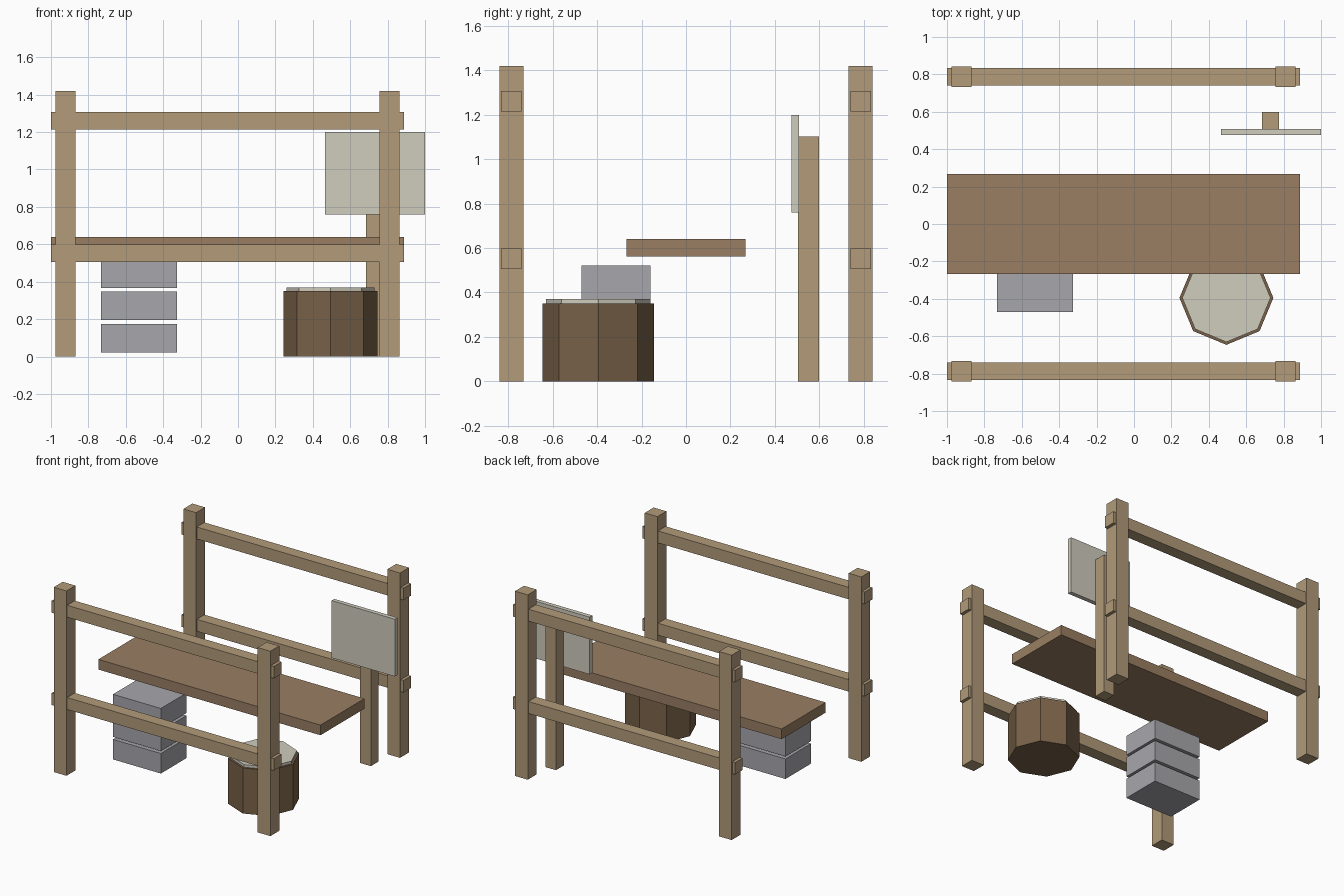
import bpy
from math import pi

if "Cube" in bpy.data.objects:
    bpy.data.objects.remove(bpy.data.objects["Cube"])


def material(name, r, g, b):
    m = bpy.data.materials.new(name)
    m.diffuse_color = (r, g, b, 1)
    m.use_nodes = True
    m.node_tree.nodes["Principled BSDF"].inputs["Base Color"].default_value = m.diffuse_color
    return m


WOOD = material("light_wood", 0.445, 0.327, 0.195)
PLANK = material("plank_wood", 0.319, 0.209, 0.125)
BARK = material("bark", 0.19, 0.12, 0.065)
PALE = material("pale", 0.63, 0.604, 0.515)
GREY = material("grey", 0.386, 0.381, 0.407)


def box(name, xs, ys, zs, mat):
    """Box from its (min, max) range on each axis."""
    centre = [(a + b) / 2 for a, b in (xs, ys, zs)]
    bpy.ops.mesh.primitive_cube_add(size=1, location=centre)
    ob = bpy.context.object
    ob.name = name
    ob.scale = [b - a for a, b in (xs, ys, zs)]
    bpy.ops.object.transform_apply(location=False, rotation=False, scale=True)
    ob.data.materials.append(mat)


def octagon(name, x, y, radius, z0, z1, mat):
    """Eight-sided drum with a corner facing the front."""
    bpy.ops.mesh.primitive_cylinder_add(vertices=8, radius=radius, depth=z1 - z0,
                                        location=(x, y, (z0 + z1) / 2))
    ob = bpy.context.object
    ob.name = name
    ob.data.materials.append(mat)


# Front and back fences: two posts and two through rails each
for side, y in (("front", -0.787), ("back", 0.787)):
    for end, x in (("left", -0.923), ("right", 0.81)):
        box(f"{side}_{end}_post", (x - 0.054, x + 0.054), (y - 0.054, y + 0.054), (0, 1.42), WOOD)
    for level, z in (("lower", 0.552), ("upper", 1.261)):
        box(f"{side}_{level}_rail", (-1.0, 0.888), (y - 0.046, y + 0.046), (z - 0.046, z + 0.046), WOOD)

# Table plank
box("plank", (-1.0, 0.888), (-0.267, 0.267), (0.562, 0.64), PLANK)

# Stack of stone blocks
for i in range(3):
    z = 0.021 + i * 0.173
    box(f"block_{i + 1}", (-0.733, -0.326), (-0.471, -0.161), (z, z + 0.154), GREY)

# Stump with pale cut top
octagon("stump", 0.494, -0.395, 0.251, 0, 0.35, BARK)
octagon("stump_top", 0.494, -0.395, 0.236, 0.35, 0.37, PALE)

# Sign post and board
box("sign_post", (0.685, 0.776), (0.505, 0.6), (0, 1.103), WOOD)
box("sign_board", (0.464, 1.0), (0.475, 0.508), (0.76, 1.2), PALE)
